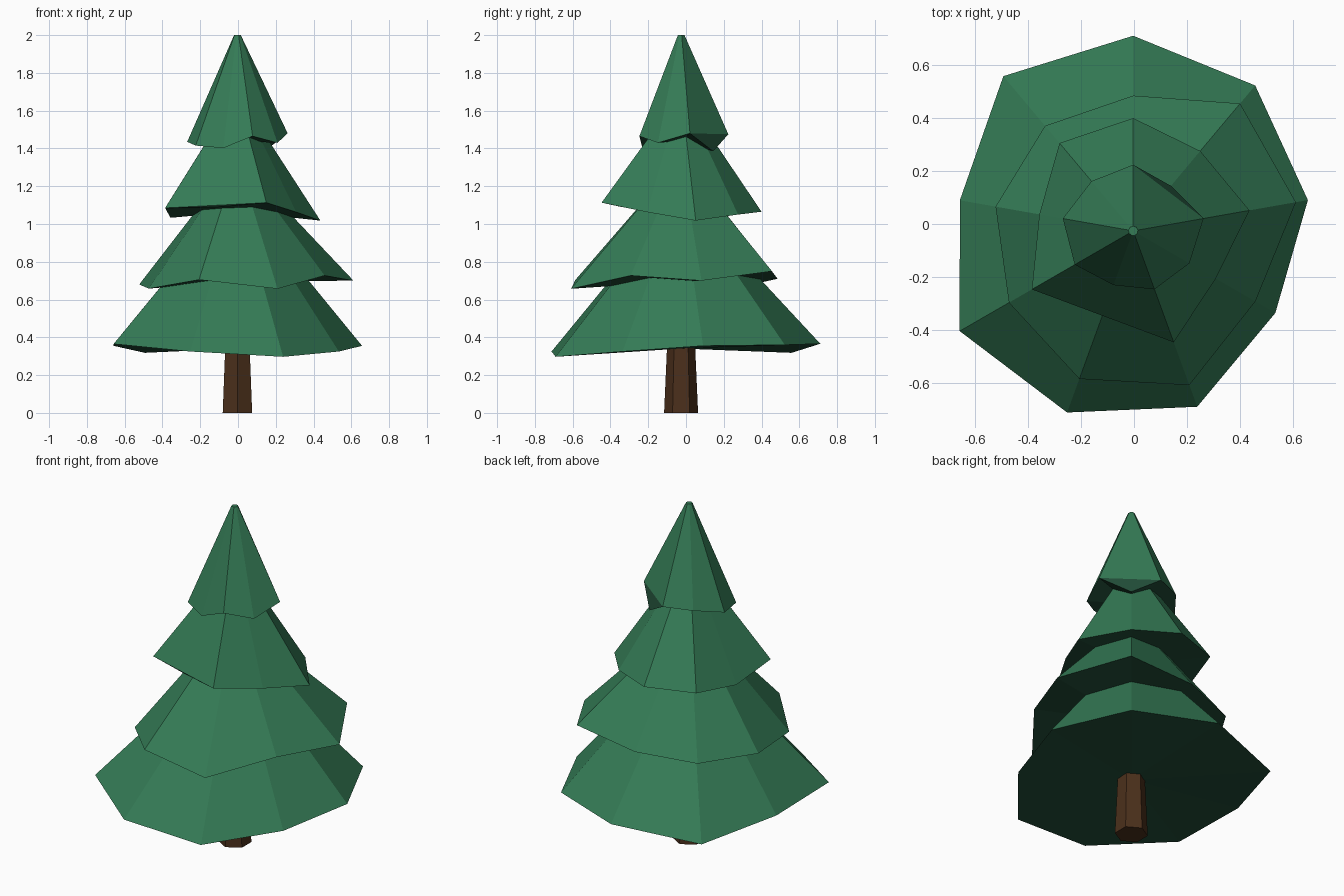
import bpy, bmesh, math

cube = bpy.data.objects.get("Cube")
if cube:
    bpy.data.objects.remove(cube, do_unlink=True)

AXIS_X, AXIS_Y = -0.003, -0.026


def material(name, rgb):
    m = bpy.data.materials.new(name)
    m.use_nodes = True
    m.diffuse_color = (*rgb, 1)
    bsdf = m.node_tree.nodes["Principled BSDF"]
    bsdf.inputs["Base Color"].default_value = (*rgb, 1)
    bsdf.inputs["Roughness"].default_value = 0.9
    return m


green = material("pine_green", (0.035, 0.2, 0.093))
shade = material("underside_green", (0.016, 0.075, 0.04))
brown = material("bark_brown", (0.07, 0.029, 0.011))


def ring(bm, radii, heights):
    """Vertices around the trunk axis, clockwise from the back."""
    step = 2 * math.pi / len(radii)
    return [bm.verts.new((AXIS_X + r * math.sin(i * step),
                          AXIS_Y + r * math.cos(i * step), z))
            for i, (r, z) in enumerate(zip(radii, heights))]


def finish(bm, name, mats):
    bmesh.ops.recalc_face_normals(bm, faces=bm.faces[:])
    mesh = bpy.data.meshes.new(name)
    bm.to_mesh(mesh)
    bm.free()
    for m in mats:
        mesh.materials.append(m)
    bpy.context.collection.objects.link(bpy.data.objects.new(name, mesh))


def foliage(name, peak, radii, heights, folded=None):
    """Faceted cone with an uneven rim; a folded rim corner belongs to the underside."""
    bm = bmesh.new()
    n = len(radii)
    rim = ring(bm, radii, heights)
    top = ring(bm, [0.018] * n, [peak] * n)
    centre = bm.verts.new((AXIS_X, AXIS_Y, sum(heights) / n))
    bm.faces.new(top)
    for i in range(n):
        j, k = (i + 1) % n, (i + 2) % n
        bm.faces.new((rim[j], rim[i], centre)).material_index = 1
        if j == folded:
            bm.faces.new((rim[i], rim[k], top[k], top[j], top[i]))
            bm.faces.new((rim[i], rim[j], rim[k])).material_index = 1
        elif i != folded:
            bm.faces.new((rim[i], rim[j], top[j], top[i]))
    finish(bm, name, (green, shade))


# Foliage tiers from the ground up
foliage("bottom_foliage", 1.14,
        (.737, .717, .67, .62, .707, .73, .757, .665, .763),
        (.366, .36, .355, .325, .297, .325, .365, .355, .318))
foliage("lower_foliage", 1.33,
        (.511, .628, .624, .533, .62, .595, .542, .528, .518),
        (.71, .75, .70, .727, .657, .705, .658, .68, .685))
foliage("upper_foliage", 1.67,
        (.426, .394, .446, .36, .448, .335, .442, .36, .433),
        (1.065, 1.05, 1.018, 1.063, 1.113, 1.09, 1.085, 1.033, 1.065), folded=5)
foliage("top_foliage", 2.0,
        (.25, .222, .27, .245, .235, .218, .255, .27, .245),
        (1.475, 1.385, 1.48, 1.43, 1.465, 1.402, 1.415, 1.435, 1.469), folded=1)

# Tapered six-sided trunk
bm = bmesh.new()
foot = ring(bm, [0.09] * 6, [0] * 6)
head = ring(bm, [0.07] * 6, [0.45] * 6)
bm.faces.new(foot)
bm.faces.new(head)
for i in range(6):
    bm.faces.new((foot[i], foot[i - 1], head[i - 1], head[i]))
finish(bm, "trunk", (brown,))
